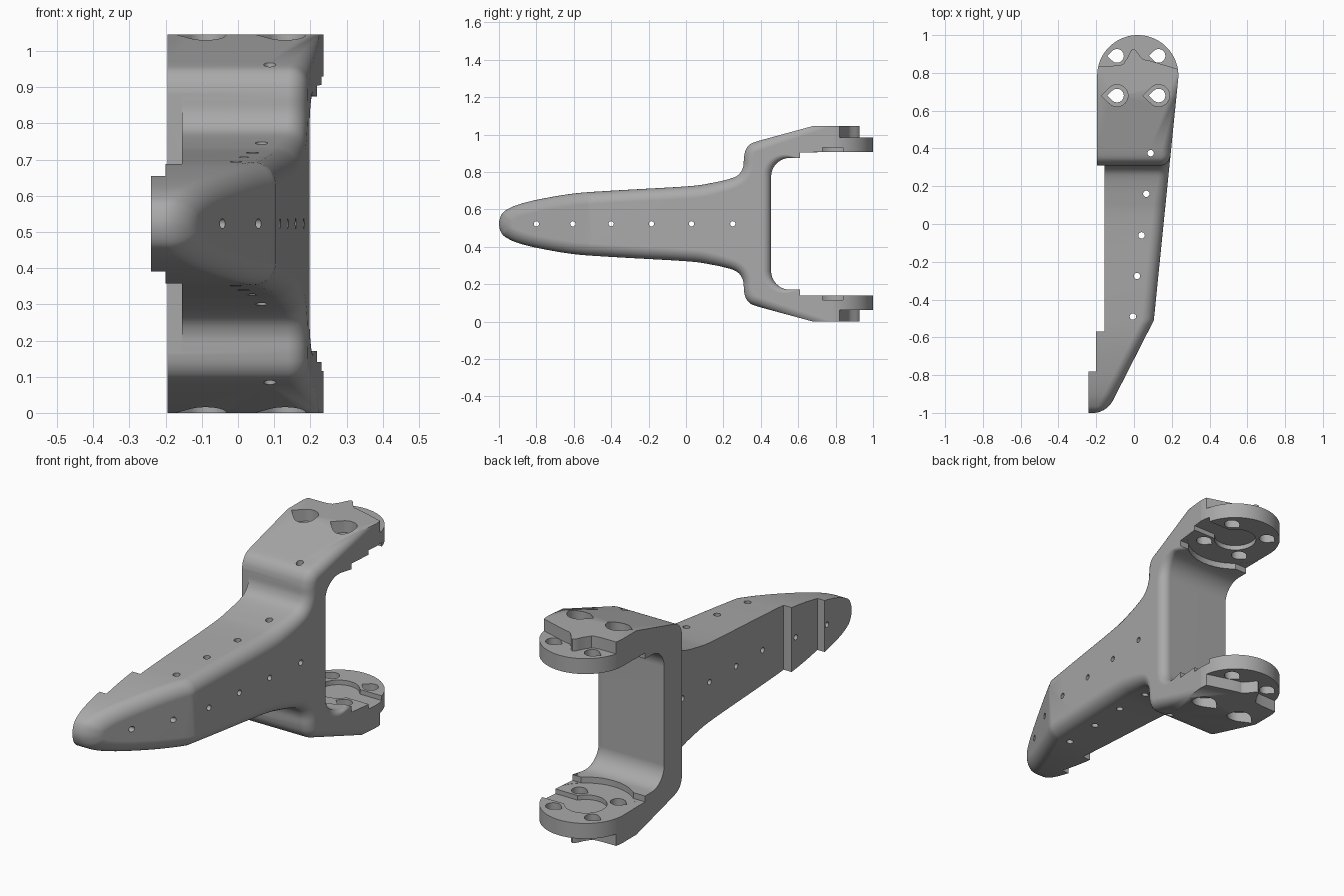
import bpy, bmesh, math
from mathutils import Vector

H = 1.046            # total height; the part is symmetric about H / 2
DISC = (0.02, 0.785)  # centre of the round mounting pads
R = 0.215

if "Cube" in bpy.data.objects:
    bpy.data.objects.remove(bpy.data.objects["Cube"])

metal = bpy.data.materials.new("plain_grey")
metal.use_nodes = True
GREY = (0.4, 0.4, 0.4, 1)
metal.diffuse_color = GREY
metal.node_tree.nodes["Principled BSDF"].inputs["Base Color"].default_value = GREY


def spline(pts, steps=5):
    """Smooth curve through the points."""
    p = [Vector(q) for q in [pts[0]] + pts + [pts[-1]]]
    out = []
    for a, b, c, d in zip(p, p[1:], p[2:], p[3:]):
        for i in range(steps):
            t = i / steps
            out.append(0.5 * (2 * b + (c - a) * t + (2 * a - 5 * b + 4 * c - d) * t ** 2
                              + (3 * b - a - 3 * c + d) * t ** 3))
    return out + [p[-1]]


def arc(cx, cy, r, start, end, n=24):
    angles = [math.radians(start + (end - start) * i / n) for i in range(n + 1)]
    return [(cx + r * math.cos(a), cy + r * math.sin(a)) for a in angles]


def flip(pts):
    return [(y, H - z) for y, z in reversed(pts)]


def teardrop(x, y, r):
    return arc(x, y, r, -135, 135) + [(x - 1.42 * r, y)]


def make_object(name, bm):
    bmesh.ops.recalc_face_normals(bm, faces=bm.faces[:])
    mesh = bpy.data.meshes.new(name)
    bm.to_mesh(mesh)
    bm.free()
    obj = bpy.data.objects.new(name, mesh)
    bpy.context.collection.objects.link(obj)
    return obj


def prism(bm, pts, lo, hi, axis="z"):
    def place(p, h):
        return (p[0], p[1], h) if axis == "z" else (h, p[0], p[1])
    a = [bm.verts.new(place(p, lo)) for p in pts]
    b = [bm.verts.new(place(p, hi)) for p in pts]
    bm.faces.new(a)
    bm.faces.new(b)
    for i in range(len(a)):
        j = (i + 1) % len(a)
        bm.faces.new((a[i], a[j], b[j], b[i]))


def cutter(body, name, shapes, mirrored=False, axis="z"):
    """Subtract a set of prisms, optionally repeated on the lower half."""
    bm = bmesh.new()
    for pts, lo, hi in shapes:
        prism(bm, pts, lo, hi, axis)
        if mirrored:
            prism(bm, pts, H - hi, H - lo, axis)
    obj = make_object(name, bm)
    obj.hide_render = True
    mod = body.modifiers.new(name, "BOOLEAN")
    mod.operation, mod.solver, mod.object = "DIFFERENCE", "EXACT", obj
    return obj


# Side profile: tapering arm, shoulders, forked arms and open bay
upper = [(-0.985, 0.575), (-0.95, 0.603), (-0.89, 0.628), (-0.78, 0.655), (-0.6, 0.685),
         (-0.4, 0.70), (0, 0.723), (0.13, 0.74), (0.24, 0.765), (0.285, 0.79), (0.306, 0.83),
         (0.31, 0.88), (0.32, 0.92), (0.345, 0.95), (0.39, 0.967)]
outer = [tuple(p) for p in spline(flip(upper) + [(-1, H / 2)] + upper)]
tail = [(0.68, H), (1.05, H), (1.05, 0.905), (0.61, 0.905), (0.61, 0.875)]
tail += arc(0.555, 0.775, 0.1, 90, 180, 10)
profile = [Vector(p) for p in outer + tail + flip(tail)]


def edge_radius(y):
    if y < 0.3:
        return 0.065 - 0.015 * max(0, min(1, (y - 0.1) / 0.2))
    return 0.05 * max(0, min(1, (0.6 - y) / 0.15))


def outer_face(y):
    return 0.105 + (y + 0.51) * (0.51 if y < -0.51 else 0.101)


# Inward mitre direction at each profile point
count = len(profile)
area = sum(profile[i - 1].cross(profile[i]) for i in range(count))
side = 1 if area > 0 else -1
inward = []
for i, p in enumerate(profile):
    d1 = (p - profile[i - 1]).normalized()
    d2 = (profile[(i + 1) % count] - p).normalized()
    n1, n2 = (Vector((-d.y, d.x)) * side for d in (d1, d2))
    m = n1 + n2
    inward.append(m * (2 / m.length_squared))

# Body: extruded profile with a rounded rim on the +x side
bm = bmesh.new()
rings = [[bm.verts.new((-1, p.x, p.y)) for p in profile]]
STEPS = 7
for k in range(STEPS + 1):
    a = math.pi / 2 * k / STEPS
    ring = []
    for p, n in zip(profile, inward):
        r = edge_radius(p.x)
        q = p + n * r * (1 - math.cos(a))
        ring.append(bm.verts.new((-r * (1 - math.sin(a)), q.x, q.y)))
    rings.append(ring)
for a, b in zip(rings, rings[1:]):
    for i in range(count):
        j = (i + 1) % count
        bm.faces.new((a[i], a[j], b[j], b[i]))
bm.faces.new(rings[0])
bm.faces.new(rings[-1])
bmesh.ops.remove_doubles(bm, verts=bm.verts[:], dist=0.0001)
bmesh.ops.bisect_plane(bm, geom=bm.verts[:] + bm.edges[:] + bm.faces[:], dist=0.00001,
                       plane_co=(0, -0.51, 0), plane_no=(0, 1, 0))
for v in bm.verts:
    v.co.x = -0.3 if v.co.x < -0.5 else outer_face(v.co.y) + v.co.x
body = make_object("fork_bracket", bm)
body.data.materials.append(metal)

cx, cy = DISC
cutters = []

# Stepped -x side and round pad ends
outline = [(-0.5, -1.2), (-0.24, -1.2), (-0.24, -0.78), (-0.2, -0.78), (-0.2, -0.57),
           (-0.155, -0.57), (-0.155, 0.31), (cx - R, 0.31)]
outline += arc(cx, cy, R, 180, 0, 40) + [(0.5, cy), (0.5, 1.2), (-0.5, 1.2)]
cutters.append(cutter(body, "outline_cutter", [(outline, -0.2, 1.3)]))

# Raised wedge edge between the rear holes, and bores for the front holes
wedge = [tuple(p) for p in spline([(-0.4, 0.84), (-0.1, 0.838), (-0.045, 0.865), (-0.005, 0.928),
                                   (0.045, 0.875), (0.1, 0.86), (0.4, 0.77)], 4)]
wedge += [(0.4, 1.2), (-0.4, 1.2)]
bores = [(teardrop(x, 0.68, 0.058), 0.985, 1.3) for x in (-0.09, 0.13)]
cutters.append(cutter(body, "wedge_cutter", [(wedge, 0.985, 1.3)] + bores, True))

# Curved step on the inner faces, then a keyhole recess
step = arc(cx, cy, 0.23, 0, 352.5, 47)
cutters.append(cutter(body, "step_cutter", [(step, 0.75, 0.906)], True))
keyhole = arc(cx, cy, 0.1, 33, 327) + [(0.4, cy - 0.055), (0.4, cy + 0.055)]
cutters.append(cutter(body, "keyhole_cutter", [(keyhole, 0.75, 0.93)], True))

# Mounting holes and the row of small vertical holes
holes = [(teardrop(x, y, 0.036), -0.2, 1.3) for x in (-0.09, 0.13) for y in (0.68, 0.89)]
for x, y in ((0.088, 0.375), (0.065, 0.16), (0.04, -0.06), (0.016, -0.275), (-0.006, -0.49)):
    holes.append((arc(x, y, 0.017, 0, 337.5, 15), -0.2, 1.3))
cutters.append(cutter(body, "vertical_hole_cutter", holes))

# Row of small sideways holes
cross = [(arc(y, H / 2, 0.014, 0, 337.5, 15), -0.6, 0.6)
         for y in (-0.8, -0.605, -0.4, -0.185, 0.03, 0.25)]
cutters.append(cutter(body, "side_hole_cutter", cross, axis="x"))

# Apply the cuts and shade
bpy.ops.object.select_all(action="DESELECT")
body.select_set(True)
bpy.context.view_layer.objects.active = body
for mod in list(body.modifiers):
    bpy.ops.object.modifier_apply(modifier=mod.name)
for obj in cutters:
    bpy.data.objects.remove(obj)
bpy.ops.object.shade_smooth_by_angle(angle=math.radians(30))
weighted = body.modifiers.new("weighted_normals", "WEIGHTED_NORMAL")
weighted.keep_sharp = True
